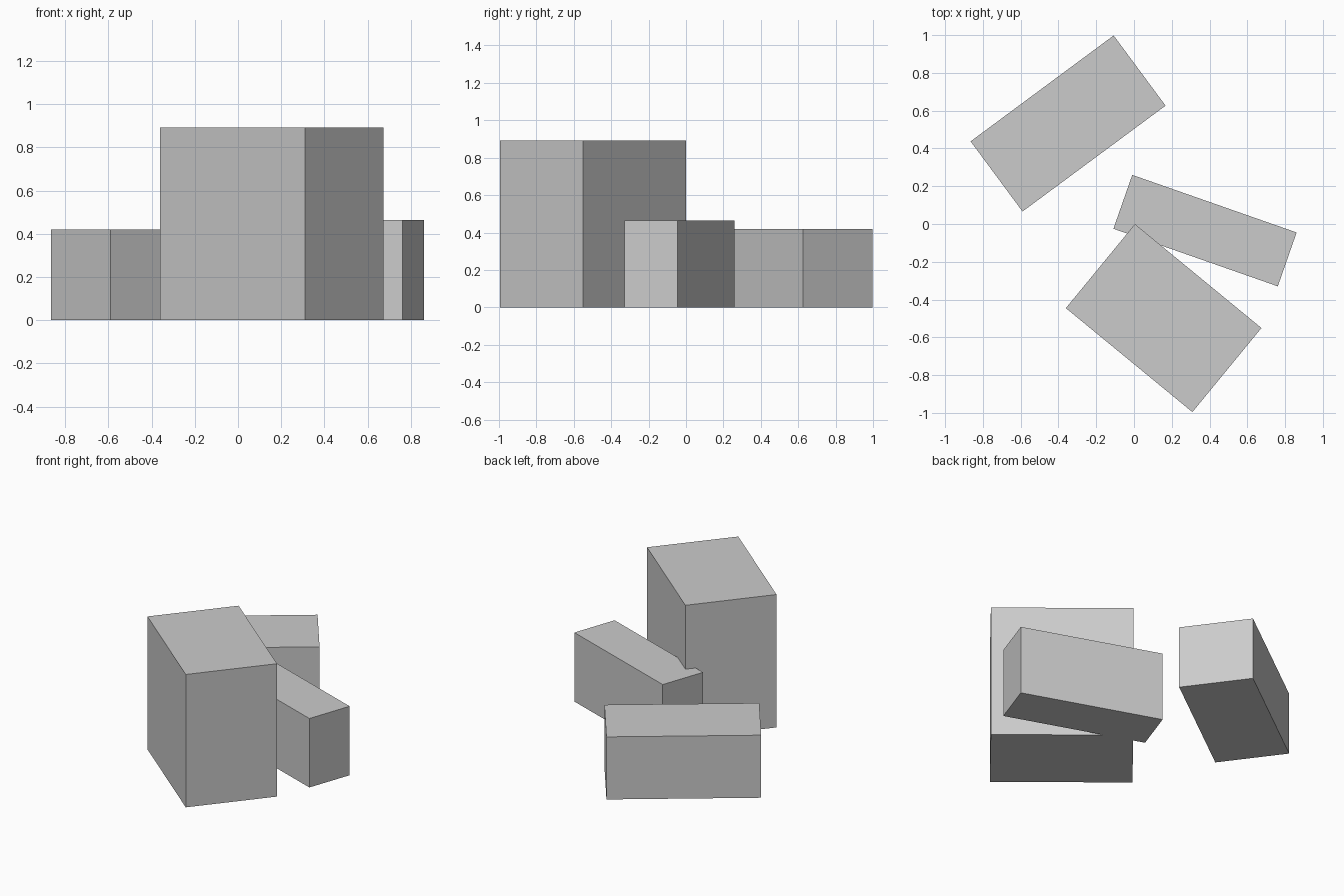
import bpy
import math

if "Cube" in bpy.data.objects:
    bpy.data.objects.remove(bpy.data.objects["Cube"], do_unlink=True)

# One plain grey for every block
grey = bpy.data.materials.new("plain grey")
grey.use_nodes = True
colour = (0.6, 0.6, 0.6, 1.0)
grey.diffuse_color = colour
grey.node_tree.nodes["Principled BSDF"].inputs["Base Color"].default_value = colour


def block(name, centre, size, turn):
    """Box standing on the ground, turned about the vertical axis."""
    bpy.ops.mesh.primitive_cube_add(
        size=1,
        location=(centre[0], centre[1], size[2] / 2),
        rotation=(0, 0, math.radians(turn)),
    )
    obj = bpy.context.object
    obj.name = name
    obj.scale = size
    bpy.ops.object.transform_apply(location=False, rotation=False, scale=True)
    obj.data.materials.append(grey)
    return obj


# Tall block at the front, two low blocks behind it
block("tall_block", (0.157, -0.498), (0.867, 0.576, 0.892), -39.4)
block("narrow_block", (0.376, -0.035), (0.922, 0.302, 0.463), -19.3)
block("back_block", (-0.349, 0.532), (0.942, 0.462, 0.42), 36.5)
